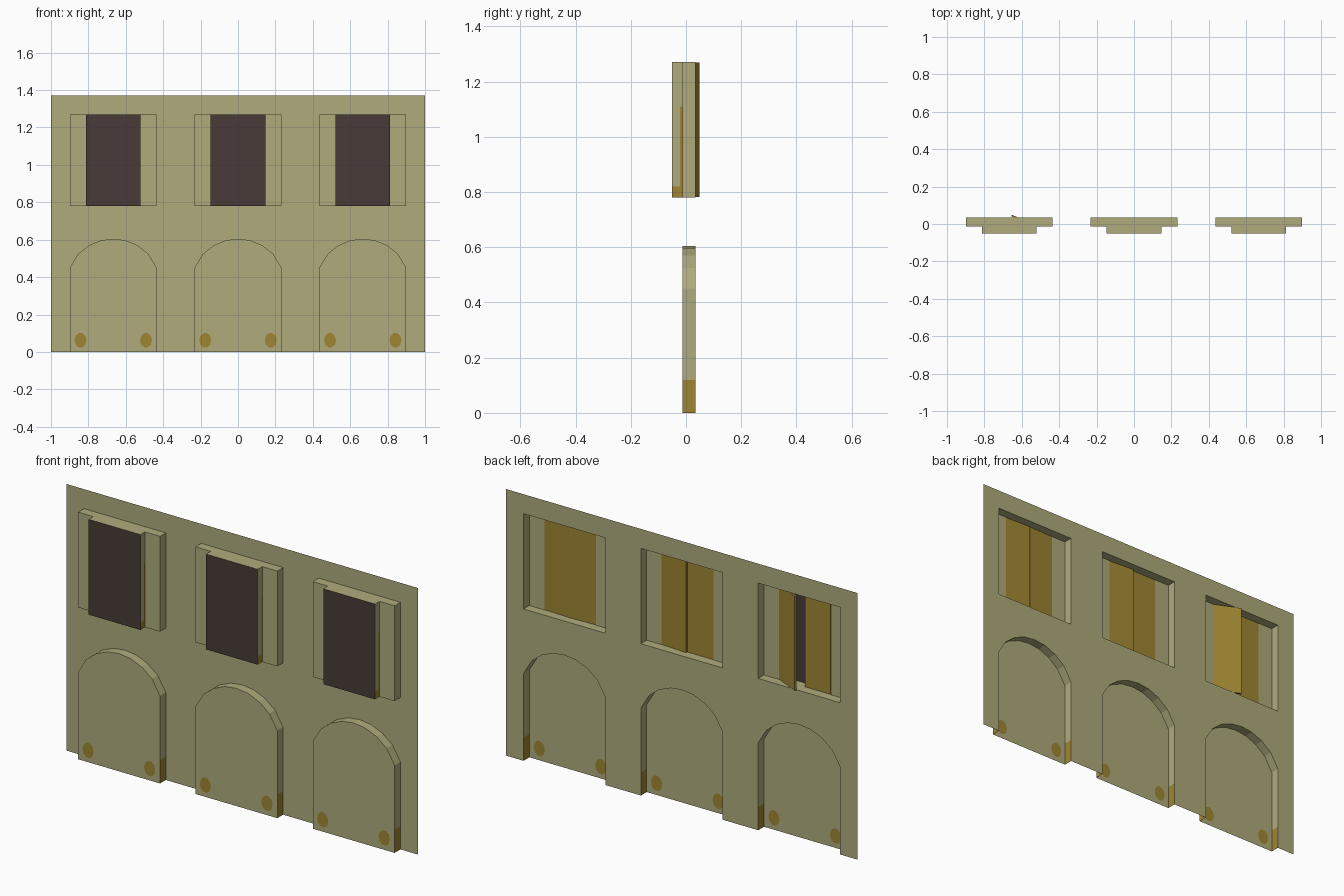
import bpy, bmesh, math
from mathutils import Matrix, Vector

if "Cube" in bpy.data.objects:
    bpy.data.objects.remove(bpy.data.objects["Cube"])


def material(name, rgb):
    m = bpy.data.materials.new(name)
    m.diffuse_color = (*rgb, 1)
    m.use_nodes = True
    m.node_tree.nodes["Principled BSDF"].inputs["Base Color"].default_value = m.diffuse_color
    return m


MATS = [material("sand plaster", (0.430, 0.408, 0.200)),
        material("ochre wood", (0.345, 0.235, 0.032)),
        material("dark shutter", (0.066, 0.044, 0.039))]
SAND, OCHRE, DARK = 0, 1, 2

YW, YP, YF = 0.034, -0.013, -0.05      # wall sheet, recessed panel, window front
BAYS = (-0.667, 0.0, 0.667)
HW, SW = 0.2325, 0.147                 # half widths of bay and of window box
Z0, Z1, TOP = 0.78, 1.27, 1.37


def build(name, faces, x=0.0):
    """Object from a list of (points, material index)."""
    bm = bmesh.new()
    for pts, mi in faces:
        f = bm.faces.new([bm.verts.new(p) for p in pts])
        f.material_index = mi
    bmesh.ops.remove_doubles(bm, verts=bm.verts, dist=1e-5)
    bmesh.ops.recalc_face_normals(bm, faces=bm.faces)
    me = bpy.data.meshes.new(name)
    bm.to_mesh(me)
    bm.free()
    for m in MATS:
        me.materials.append(m)
    ob = bpy.data.objects.new(name, me)
    ob.location.x = x
    bpy.context.collection.objects.link(ob)
    return ob


def front(x0, x1, z0, z1, y, mi=SAND):
    return [(x0, y, z0), (x1, y, z0), (x1, y, z1), (x0, y, z1)], mi


def side(x, y0, y1, z0, z1, mi=SAND):
    return [(x, y0, z0), (x, y1, z0), (x, y1, z1), (x, y0, z1)], mi


def flat(x0, x1, y0, y1, z, mi=SAND):
    return [(x0, y0, z), (x1, y0, z), (x1, y1, z), (x0, y1, z)], mi


# Arch outline from the left foot over the crown to the right foot
half = [(-HW, 0), (-HW, 0.12), (-HW, 0.45), (-0.187, 0.525),
        (-0.13, 0.57), (-0.065, 0.597)]
ARCH = half + [(0, 0.605)] + [(-x, z) for x, z in reversed(half)]

# Wall sheet with arched and rectangular openings
outline = [(-1, 0)]
for c in BAYS:
    outline += [(c + x, z) for x, z in ARCH]
outline += [(1, 0), (1, Z0), (-1, Z0)]
wall = [([(x, YW, z) for x, z in outline], SAND), front(-1, 1, Z1, TOP, YW)]
edges = [-1] + [c + s * HW for c in BAYS for s in (-1, 1)] + [1]
for a, b in zip(edges[::2], edges[1::2]):
    wall.append(front(a, b, Z0, Z1, YW))
build("wall", wall)

# Arched panels, standing forward of the wall, open below
arch = [([(x, YP, z) for x, z in ARCH], SAND)]
for (x0, z0), (x1, z1) in zip(ARCH, ARCH[1:]):
    arch.append(([(x0, YP, z0), (x1, YP, z1), (x1, YW, z1), (x0, YW, z0)],
                 OCHRE if max(z0, z1) < 0.13 else SAND))

# Window surround and the narrower box in front of it
window = [front(-SW, SW, Z0, Z1, YF, DARK)]
for z in (Z0, Z1):
    window += [flat(-HW, HW, YP, YW, z), flat(-SW, SW, YF, YP, z)]
for s in (-1, 1):
    window += [side(s * HW, YP, YW, Z0, Z1),
               front(*sorted((s * SW, s * HW)), Z0, Z1, YP),
               side(s * SW, YF, YP, Z0, 0.82, OCHRE),
               side(s * SW, YF, -0.021, 0.82, Z1),
               side(s * SW, -0.021, YP, 0.82, 1.11, OCHRE),
               side(s * SW, -0.021, YP, 1.11, Z1)]


# Hinged inner shutter leaf: s is the hinge side, angle swings it to the back
def shutter(c, s, angle):
    bm = bmesh.new()
    w, t, h = SW - 0.001, 0.01, Z1 - Z0 - 0.004
    bmesh.ops.create_cube(bm, size=1, matrix=Matrix.LocRotScale(
        Vector((-s * w / 2, -t / 2, (Z0 + Z1) / 2)), None, (w, t, h)))
    me = bpy.data.meshes.new("inner_shutter")
    bm.to_mesh(me)
    bm.free()
    me.materials.append(MATS[OCHRE])
    ob = bpy.data.objects.new("inner_shutter", me)
    ob.location = (c + s * SW, YP + 0.001, 0)
    ob.rotation_euler.z = -s * math.radians(angle)
    bpy.context.collection.objects.link(ob)


# Oval spots at the feet of the arched panels
def spot(x):
    ring = [(0.032 * math.cos(i * math.pi / 5), 0.04 * math.sin(i * math.pi / 5))
            for i in range(10)]
    build("foot_spot", [([(a, YP + d, 0.062 + b) for a, b in ring], OCHRE)
                        for d in (-0.002, 0.002)], x)


swing = {BAYS[0]: (0, 25), BAYS[1]: (0, 4), BAYS[2]: (2, 2)}
for c in BAYS:
    build("arched_panel", arch, c)
    build("window_box", window, c)
    for s, a in zip((-1, 1), swing[c]):
        shutter(c, s, a)
        spot(c + s * 0.175)
